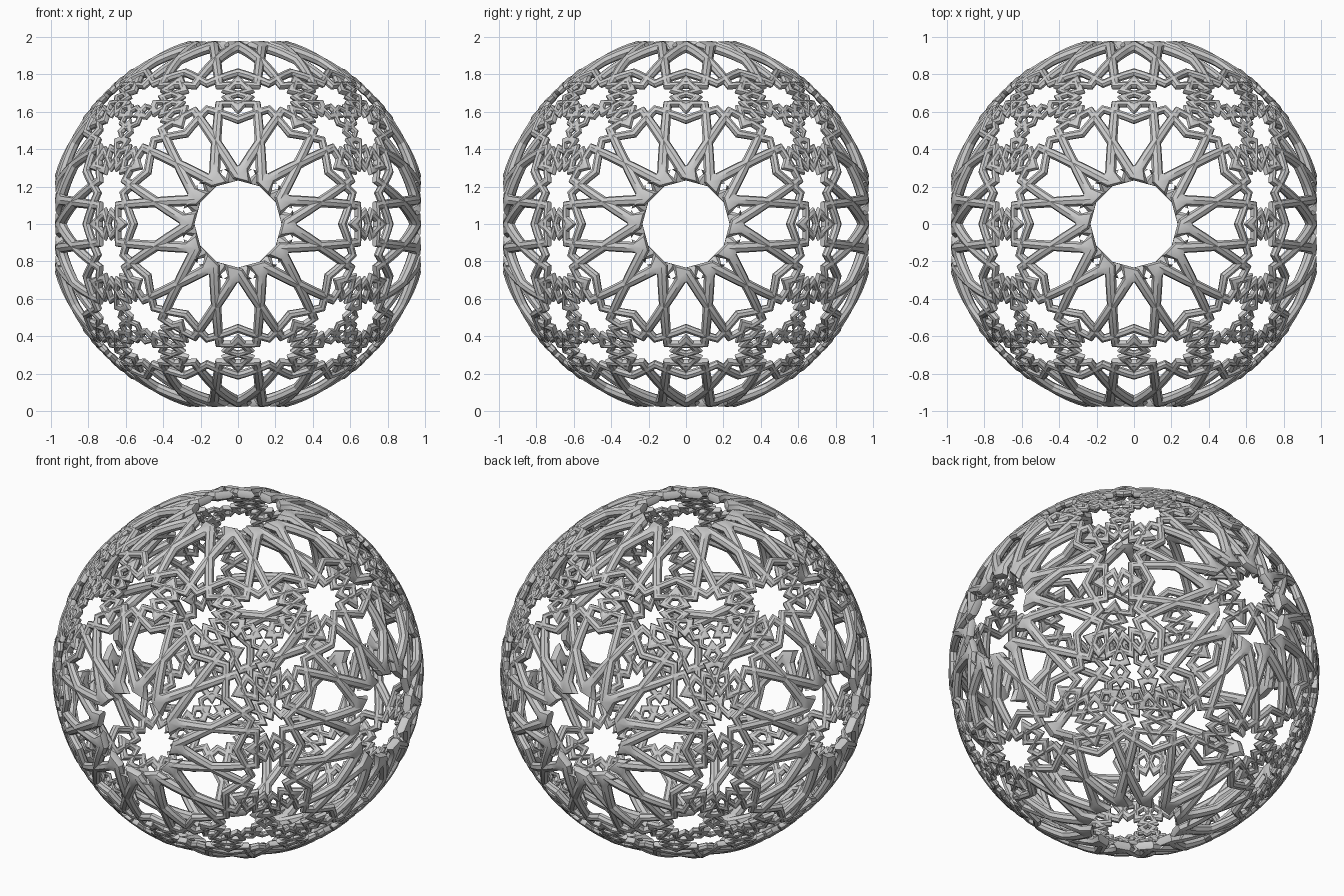
import bpy, bmesh, math
from mathutils import Vector, Matrix

if "Cube" in bpy.data.objects:
    bpy.data.objects.remove(bpy.data.objects["Cube"])

T = 0.032          # strand radius in the flat pattern
SIDES = 8
SHELL = 0.982      # radius of the sphere carrying the strand centres
A = 2 - math.sqrt(3)          # small rosette radius (cube face half-width = 1)
R = 1 / math.cos(math.radians(15))


def pol(r, deg):
    a = math.radians(deg)
    return Vector((r * math.cos(a), r * math.sin(a)))


def rot(pts, deg):
    m = Matrix.Rotation(math.radians(deg), 2)
    return [m @ p for p in pts]


def mirror(pts):
    return [Vector((-p.x, p.y)) for p in pts]


def strand(bm, pts, closed=False, step=0.06):
    """Mitred round strand along a flat polyline."""
    n = len(pts)
    stations = []
    for i, p in enumerate(pts):
        a = (p - pts[i - 1]).normalized() if (closed or i > 0) else None
        b = (pts[(i + 1) % n] - p).normalized() if (closed or i < n - 1) else None
        a, b = a or b, b or a
        na, nb = Vector((-a.y, a.x)), Vector((-b.y, b.x))
        m = (na + nb).normalized()
        stations.append((p, m / max(m.dot(na), 0.35), na, nb))
    rings = []
    for i in range(n if closed else n - 1):
        p, mp, _, nrm = stations[i]
        q, mq, _, _ = stations[(i + 1) % n]
        k = max(1, round((q - p).length / step))
        rings.append((p, mp))
        for j in range(1, k):
            rings.append((p.lerp(q, j / k), nrm))
    if not closed:
        rings.append(stations[-1][:2])
    loops = []
    for p, m in rings:
        loop = []
        for s in range(SIDES):
            a = 2 * math.pi * s / SIDES
            w = p + m * T * math.cos(a)
            loop.append(bm.verts.new((w.x, w.y, T * math.sin(a))))
        loops.append(loop)
    count = len(loops)
    for i in range(count if closed else count - 1):
        u, v = loops[i], loops[(i + 1) % count]
        for s in range(SIDES):
            t = (s + 1) % SIDES
            bm.faces.new((u[s], v[s], v[t], u[t]))


def V2(*xy):
    return [Vector(p) for p in xy]


def flat_face():
    """One cube face of the pattern, clipped to the square."""
    bm = bmesh.new()
    h = A / 2
    c = A * math.sqrt(3) / 2
    inner = h / math.cos(math.radians(45))
    # ring of twelve small stars
    for k in range(12):
        centre = pol(R, 15 + 30 * k)
        star = []
        for j in range(12):
            star += [centre + pol(A, 30 * j), centre + pol(inner, 30 * j + 15)]
        strand(bm, star, True)
    # large central rosette and the caps of its petals
    apex = h * math.sqrt(3)
    long_v = [Vector((h, 1 - c)), Vector((h, apex))]
    axis = pol(1, 60)
    long_v += [2 * p.dot(axis) * axis - p for p in reversed(long_v)]
    caps = [
        V2((-h, 1 - c), (0, 1 - c - h / math.sqrt(3)), (h, 1 - c)),
        V2((c - A, 1 - h), (0, 1 - h - (A - c) * math.sqrt(3)), (A - c, 1 - h)),
        V2((c - A, 1 - h), (A - c, 1 - h)),
    ]
    for k in range(12):
        strand(bm, rot(long_v, 30 * k))
        for cap in caps:
            strand(bm, rot(cap, 30 * k))
    # little triangles on the cube edges and star points at the cube corners
    s = 1 - A
    tx, ty = s - h, s + c
    e = s + h
    f = e + (1 - ty) * math.sqrt(3)
    tri = V2((2 * A, 1), (tx, ty), (tx, 2 - ty))
    pts1 = V2((e, ty), (e, 2 - ty))
    pts2 = V2((e, ty), (f, 1), (e, 2 - ty))
    for k in range(4):
        for flip in (False, True):
            for path, closed in ((tri, True), (pts1, False), (pts2, False)):
                p = mirror(path) if flip else path
                strand(bm, rot(p, 90 * k), closed)
    for n in ((1, 0, 0), (-1, 0, 0), (0, 1, 0), (0, -1, 0)):
        bmesh.ops.bisect_plane(bm, geom=bm.verts[:] + bm.edges[:] + bm.faces[:],
                               dist=1e-6, plane_co=n, plane_no=n, clear_outer=True)
    bmesh.ops.recalc_face_normals(bm, faces=bm.faces[:])
    # wrap the square onto the sphere
    for v in bm.verts:
        d = Vector((v.co.x, v.co.y, 1))
        v.co = d.normalized() * (SHELL + v.co.z * d.length ** -1.5)
    mesh = bpy.data.meshes.new("lattice_panel")
    bm.to_mesh(mesh)
    bm.free()
    return mesh


# six panels turned onto the sides of the ball
panel = flat_face()
turns = [Matrix.Rotation(math.radians(90 * i), 4, 'X') for i in range(4)]
turns += [Matrix.Rotation(math.radians(a), 4, 'Y') for a in (90, -90)]
ball = bmesh.new()
for t in turns:
    copy = panel.copy()
    copy.transform(t)
    ball.from_mesh(copy)
    bpy.data.meshes.remove(copy)
bmesh.ops.remove_doubles(ball, verts=ball.verts[:], dist=1e-5)
mesh = bpy.data.meshes.new("star_lattice_ball")
ball.to_mesh(mesh)
ball.free()
bpy.data.meshes.remove(panel)
obj = bpy.data.objects.new("star_lattice_ball", mesh)
bpy.context.collection.objects.link(obj)
obj.location.z = 1
bpy.context.view_layer.objects.active = obj
obj.select_set(True)
bpy.ops.object.shade_smooth_by_angle(angle=math.radians(40))
